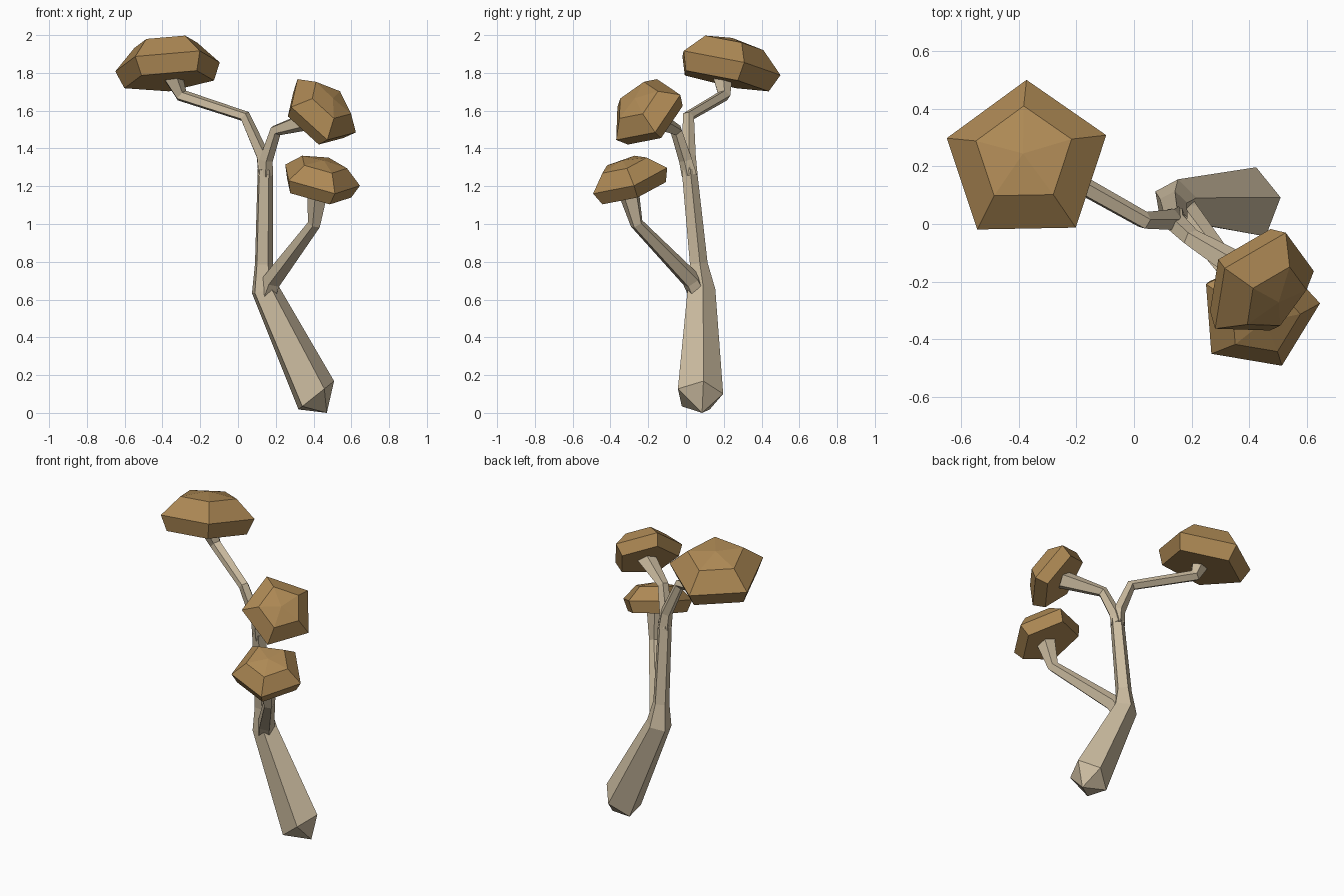
import bpy, math
from mathutils import Vector

if "Cube" in bpy.data.objects:
    bpy.data.objects.remove(bpy.data.objects["Cube"])

SIDES = 5


def material(name, rgb):
    m = bpy.data.materials.new(name)
    m.diffuse_color = (*rgb, 1)
    m.use_nodes = True
    m.node_tree.nodes["Principled BSDF"].inputs["Base Color"].default_value = m.diffuse_color
    return m


CAP = material("cap_brown", (0.42, 0.25, 0.09))
STEM = material("stem_beige", (0.60, 0.50, 0.35))


def loft(name, rings, mat, start_tip=None, end_tip=None):
    """Skin five-sided rings, closing each end flat or with a point."""
    verts = [v for ring in rings for v in ring]
    faces = []
    for i in range(len(rings) - 1):
        for k in range(SIDES):
            a, b = i * SIDES + k, i * SIDES + (k + 1) % SIDES
            faces.append((a, b, b + SIDES, a + SIDES))
    last = (len(rings) - 1) * SIDES
    for base, tip, flip in ((0, start_tip, True), (last, end_tip, False)):
        loop = [base + k for k in range(SIDES)]
        if flip:
            loop.reverse()
        if tip is None:
            faces.append(loop)
        else:
            verts.append(Vector(tip))
            faces += [(loop[k], loop[(k + 1) % SIDES], len(verts) - 1) for k in range(SIDES)]
    mesh = bpy.data.meshes.new(name)
    mesh.from_pydata(verts, [], faces)
    mesh.materials.append(mat)
    obj = bpy.data.objects.new(name, mesh)
    bpy.context.collection.objects.link(obj)


def ring(center, normal, ref, radius, phase=0):
    n = Vector(normal).normalized()
    e1 = Vector(ref)
    e1 = (e1 - n * e1.dot(n)).normalized()
    e2 = n.cross(e1)
    angles = [phase + math.tau * k / SIDES for k in range(SIDES)]
    return [Vector(center) + radius * (e1 * math.cos(a) + e2 * math.sin(a)) for a in angles]


def tube(name, nodes, ref, phase=0, start_normal=None, start_tip=None):
    """Tapered limb through (x, y, z, radius) nodes."""
    pts = [Vector(n[:3]) for n in nodes]
    rings = []
    for i, p in enumerate(pts):
        t = Vector()
        if i > 0:
            t += (p - pts[i - 1]).normalized()
        if i < len(pts) - 1:
            t += (pts[i + 1] - p).normalized()
        if i == 0 and start_normal:
            t = Vector(start_normal)
        rings.append(ring(p, t, ref, nodes[i][3], phase))
    loft(name, rings, STEM, start_tip)


def cap(name, center, normal, corner, radius):
    """Faceted mushroom cap: underside ring, rim, shoulder ring, low peak."""
    n, c = Vector(normal).normalized(), Vector(center)
    profile = [(0.856, -0.335), (1, 0), (0.6, 0.377)]
    rings = [ring(c + n * h * radius, n, corner, r * radius) for r, h in profile]
    loft(name, rings, CAP, end_tip=c + n * 0.473 * radius)


# Leaning trunk with a cut, pointed foot
tube("trunk", [(0.41, 0.07, 0.09, 0.128), (0.142, 0.078, 0.65, 0.078),
               (0.135, 0.065, 0.79, 0.05), (0.143, 0.015, 1.29, 0.043)],
     (1, 0, 0), math.radians(10), (-0.62, 0, 0.78), (0.47, 0.085, 0.0))

# Three branches, each flaring into its cap
tube("left_branch", [(0.143, 0.02, 1.26, 0.043), (0.13, 0.015, 1.36, 0.038),
                     (0.035, 0.012, 1.57, 0.032), (-0.30, 0.20, 1.68, 0.036),
                     (-0.36, 0.19, 1.81, 0.062)], (0.3, 1, 0))
tube("right_branch", [(0.143, 0.02, 1.26, 0.043), (0.148, 0.0, 1.34, 0.038),
                      (0.20, -0.05, 1.495, 0.034), (0.41, -0.18, 1.56, 0.058)],
     (0.5, 0.8, 0))
tube("lower_branch", [(0.15, 0.07, 0.62, 0.055), (0.18, 0.03, 0.70, 0.052),
                      (0.405, -0.26, 1.0, 0.036), (0.425, -0.305, 1.18, 0.06)],
     (0.75, 0.66, 0))

# Tilted five-sided caps
cap("left_cap", (-0.373, 0.215, 1.851), (-0.09, 0.22, 1), (0, 1, -0.22), 0.292)
cap("right_cap", (0.444, -0.216, 1.60), (0.56, -0.535, 0.633), (-0.121, 0.056, 0.17), 0.22)
cap("lower_cap", (0.432, -0.305, 1.241), (0.209, -0.309, 0.928), (0.051, 0.206, 0.057), 0.219)
